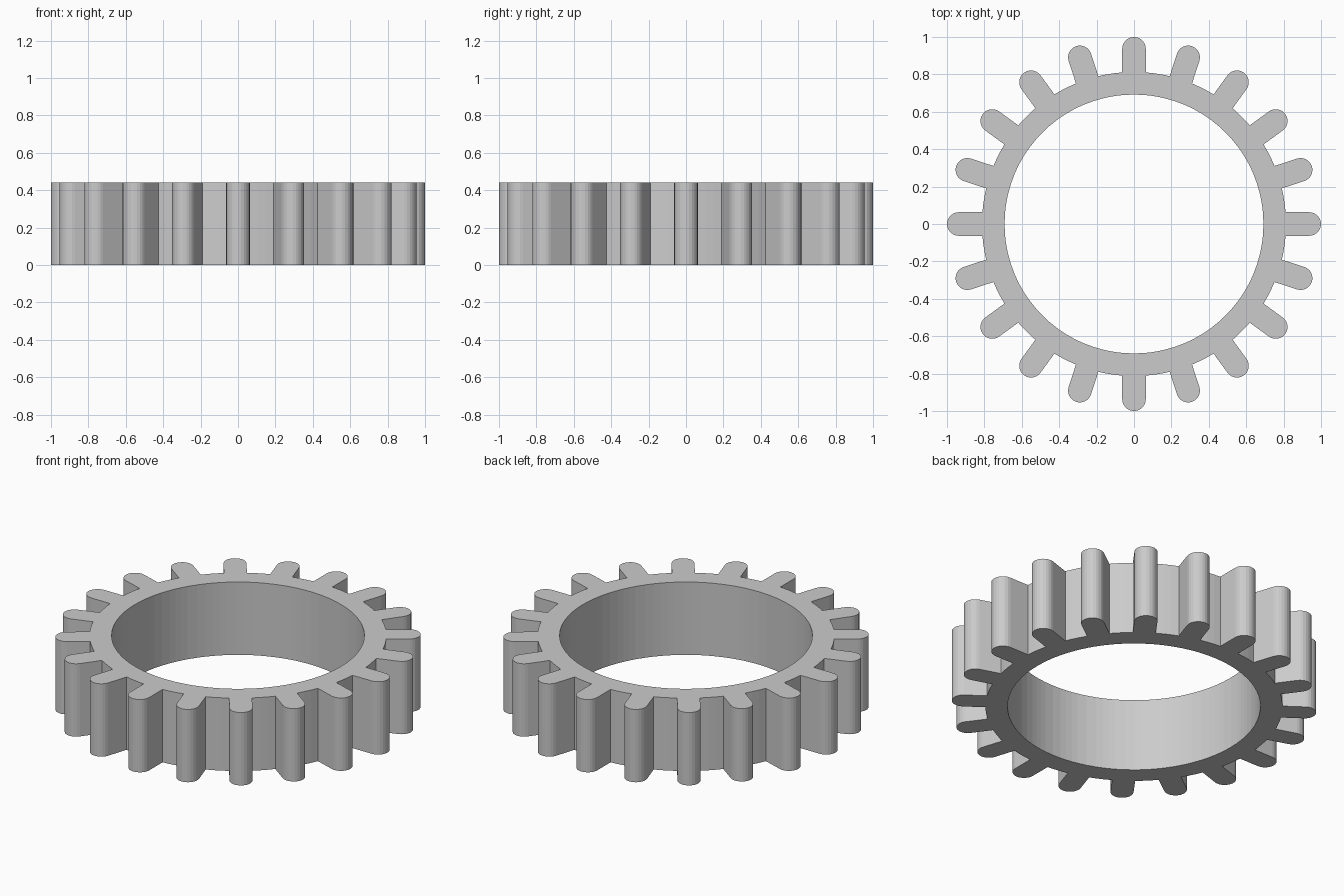
import bpy, bmesh
from math import sin, cos, pi, asin

if "Cube" in bpy.data.objects:
    bpy.data.objects.remove(bpy.data.objects["Cube"])

TEETH, HEIGHT = 20, 0.44
R_IN, R_ROOT, R_TIP, HALF_W = 0.692, 0.813, 1.0, 0.063
CAP_SEGS = 12

bm = bmesh.new()


def polar(r, a):
    return bm.verts.new((r * cos(a), r * sin(a), 0))


# Ring edge angles: two steps under each tooth, three across each gap
base = asin(HALF_W / R_ROOT)
pitch = 2 * pi / TEETH
gap = pitch - 2 * base
offsets = [-base, 0, base, base + gap / 3, base + 2 * gap / 3]
angles = [i * pitch + o for i in range(TEETH) for o in offsets]
inner = [polar(R_IN, a) for a in angles]
outer = [polar(R_ROOT, a) for a in angles]
n = len(angles)
for i in range(n):
    j = (i + 1) % n
    bm.faces.new((inner[i], outer[i], outer[j], inner[j]))

# Round-ended teeth grown from the ring
for t in range(TEETH):
    a = t * pitch
    k = t * len(offsets)
    tip = []
    for s in range(CAP_SEGS + 1):
        b = -pi / 2 + pi * s / CAP_SEGS
        x = R_TIP - HALF_W + HALF_W * cos(b)
        y = HALF_W * sin(b)
        tip.append(bm.verts.new((x * cos(a) - y * sin(a), x * sin(a) + y * cos(a), 0)))
    bm.faces.new([outer[k]] + tip + [outer[k + 2], outer[k + 1]])

# Extrude the flat profile into a solid, keeping the underside
ext = bmesh.ops.extrude_face_region(bm, geom=bm.faces[:], use_keep_orig=True)
top = [g for g in ext["geom"] if isinstance(g, bmesh.types.BMVert)]
bmesh.ops.translate(bm, verts=top, vec=(0, 0, HEIGHT))
bmesh.ops.recalc_face_normals(bm, faces=bm.faces[:])

mesh = bpy.data.meshes.new("gear_ring")
bm.to_mesh(mesh)
bm.free()
gear = bpy.data.objects.new("gear_ring", mesh)
bpy.context.collection.objects.link(gear)
